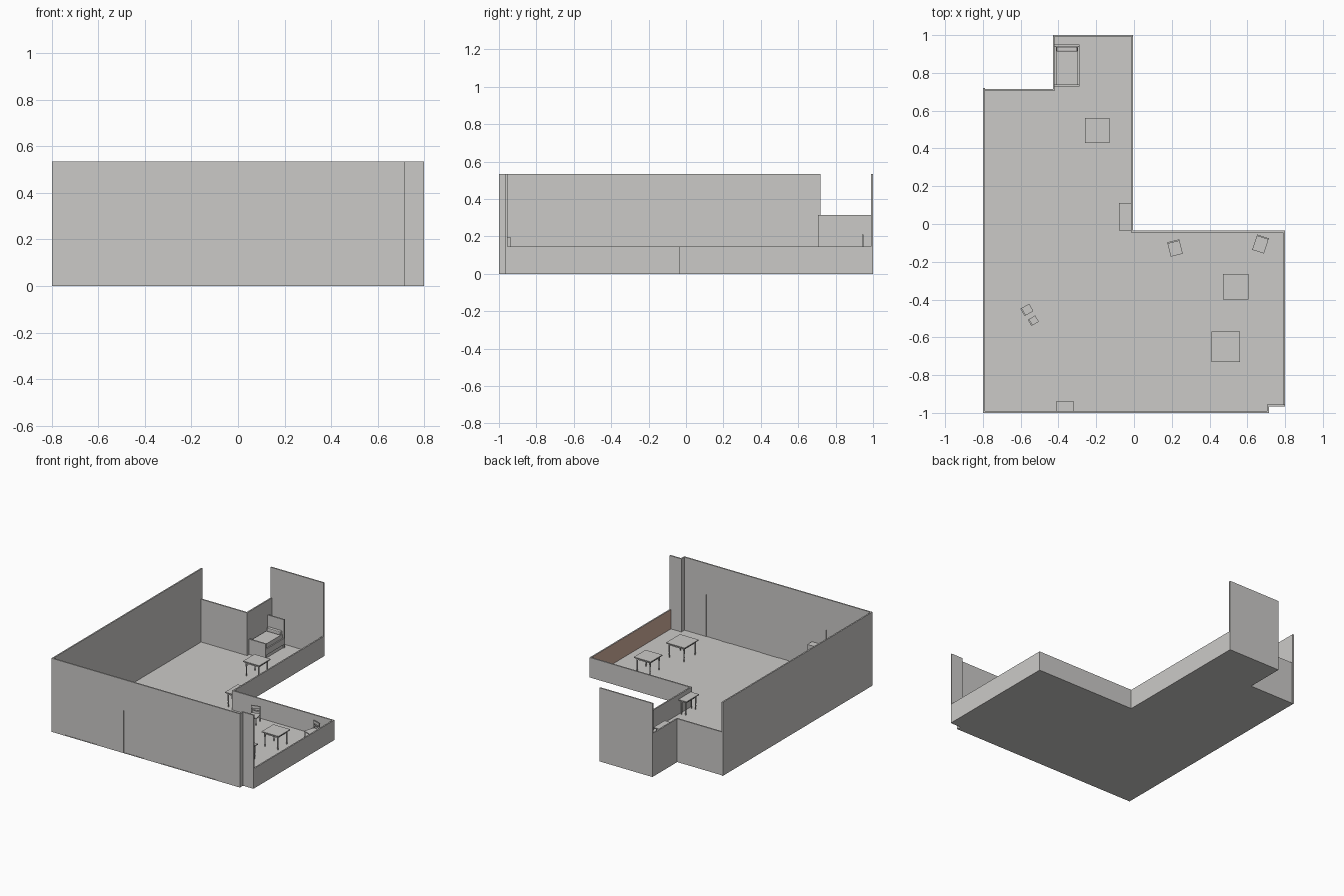
import bpy, bmesh, math
from mathutils import Matrix, Vector

if "Cube" in bpy.data.objects:
    bpy.data.objects.remove(bpy.data.objects["Cube"])


def material(name, rgb):
    m = bpy.data.materials.new(name)
    m.diffuse_color = (*rgb, 1)
    m.use_nodes = True
    m.node_tree.nodes["Principled BSDF"].inputs["Base Color"].default_value = m.diffuse_color
    return m


GREY = material("warm grey", (0.60, 0.59, 0.575))
BROWN = material("light brown", (0.66, 0.44, 0.35))

TALL, MID, LOW, T = 0.535, 0.315, 0.145, 0.01


def finish(bm, name, loc=(0, 0, 0), rot=0.0):
    bmesh.ops.recalc_face_normals(bm, faces=bm.faces)
    me = bpy.data.meshes.new(name)
    bm.to_mesh(me)
    bm.free()
    me.materials.append(GREY)
    ob = bpy.data.objects.new(name, me)
    ob.location = loc
    ob.rotation_euler = (0, 0, rot)
    bpy.context.collection.objects.link(ob)
    return ob


def add_box(bm, x0, x1, y0, y1, z0, z1):
    size = Matrix.Diagonal((x1 - x0, y1 - y0, z1 - z0, 1))
    mid = Matrix.Translation(((x0 + x1) / 2, (y0 + y1) / 2, (z0 + z1) / 2))
    bmesh.ops.create_cube(bm, size=1, matrix=mid @ size)


def box(name, *bounds):
    bm = bmesh.new()
    add_box(bm, *bounds)
    return finish(bm, name)


def add_leg(bm, x, y, z0, z1, r0, r1):
    bmesh.ops.create_cone(bm, cap_ends=True, segments=8, radius1=r0, radius2=r1, depth=z1 - z0,
                          matrix=Matrix.Translation((x, y, (z0 + z1) / 2)))


# floor: L-shaped slab
outline = [(-.8, -1), (.715, -1), (.715, -.965), (.8, -.965), (.8, -.035), (-.01, -.035),
           (-.01, 1), (-.43, 1), (-.43, .715), (-.8, .715)]
bm = bmesh.new()
face = bm.faces.new([bm.verts.new((x, y, 0)) for x, y in outline])
ext = bmesh.ops.extrude_face_region(bm, geom=[face])
bmesh.ops.translate(bm, vec=(0, 0, .004),
                    verts=[v for v in ext["geom"] if isinstance(v, bmesh.types.BMVert)])
finish(bm, "floor")

# tall, middle and low walls
box("left_wall", -.8, -.8 + T, -1, .72, 0, TALL)
box("back_left_wall", -.8 + T, -.42, .715 - T, .715, 0, MID)
box("alcove_side_wall", -.43, -.43 + T, .715, 1 - T, 0, MID)
box("alcove_back_wall", -.43, -.005, 1 - T, 1, 0, TALL)
box("inner_low_wall", -.015, -.005, -.035, 1 - T, 0, LOW)
box("back_right_low_wall", -.015, .8, -.045, -.035, 0, LOW)
box("corner_return_wall", .705, .715, -1 + T, -.955, 0, TALL)
box("corner_wall", .715, .8, -.965, -.955, 0, TALL)
right = box("right_low_wall", .8 - T, .8, -.955, -.045, 0, LOW)

# the room side of the right wall is painted brown
right.data.materials.append(BROWN)
for p in right.data.polygons:
    if p.normal.x < -.9:
        p.material_index = 1

# front wall with recessed doors
doors = [(-.697, -.434), (-.22, -.058), (.08, .34), (.406, .532)]
bm = bmesh.new()
edge = -.8 + T
for a, b in doors:
    add_box(bm, edge, a, -1, -1 + T, 0, TALL)
    add_box(bm, a, b, -1, -1 + T, .31, TALL)
    edge = b
add_box(bm, edge, .715, -1, -1 + T, 0, TALL)
finish(bm, "front_wall")
for i, (a, b) in enumerate(doors):
    box(f"door_{i + 1}", a, b, -.997, -.993, 0, .31)


# tables: top, apron and four turned legs
def table(name, x0, x1, y0, y1, h=.11):
    cx, cy, w, d = (x0 + x1) / 2, (y0 + y1) / 2, (x1 - x0) / 2, (y1 - y0) / 2
    bm = bmesh.new()
    add_box(bm, -w, w, -d, d, h - .007, h)
    add_box(bm, -w + .012, w - .012, -d + .012, d - .012, h - .02, h - .007)
    for sx in (-1, 1):
        for sy in (-1, 1):
            x, y = sx * (w - .016), sy * (d - .016)
            add_leg(bm, x, y, 0, h * .3, .003, .005)
            add_leg(bm, x, y, h * .3, h - .007, .004, .006)
    finish(bm, name, (cx, cy, .003))


table("alcove_table", -.26, -.13, .43, .56)
table("right_table", .47, .605, -.40, -.265)
table("large_table", .41, .56, -.73, -.57)
table("side_table", -.08, -.015, -.035, .11)


# chairs: seat, legs, back posts and rails (back towards local +y)
def chair(name, x, y, deg, w, d, h):
    w, d, s = w / 2, d / 2, h * .5
    bm = bmesh.new()
    add_box(bm, -w, w, -d, d, s - .006, s)
    for sx in (-1, 1):
        px = sx * (w - .004)
        add_box(bm, px - .003, px + .003, -d + .002, -d + .008, 0, s - .006)
        add_box(bm, px - .003, px + .003, d - .007, d - .001, 0, s - .006)
        add_box(bm, px - .003, px + .003, d - .007, d - .001, s, h)
    add_box(bm, -w, w, d - .008, d, h * .82, h)
    add_box(bm, -w + .004, w - .004, d - .006, d - .002, h * .64, h * .72)
    finish(bm, name, (x, y, .003), math.radians(deg))


chair("chair_left", .217, -.127, 14, .065, .078, .11)
chair("chair_right", .67, -.106, -18, .065, .085, .11)
chair("small_chair_back", -.567, -.455, 120, .045, .053, .085)
chair("small_chair_front", -.533, -.512, 120, .038, .045, .075)

# bed: frame, footboard, mattress, pillow, headboard
box("bed_frame", -.415, -.295, .735, .94, .004, .06)
box("bed_footboard", -.42, -.288, .728, .738, .004, .115)
box("mattress", -.413, -.297, .738, .938, .06, .105)
box("headboard", -.42, -.288, .94, .95, .004, .21)
pillow = box("pillow", -.41, -.30, .912, .938, .103, .13)
bev = pillow.modifiers.new("soft edges", "BEVEL")
bev.width, bev.segments = .006, 2
for i, x in enumerate((-.42, -.296)):
    box(f"bed_side_rail_{i + 1}", x, x + .008, .738, .94, .03, .075)

# cabinet against the front wall
box("cabinet", -.41, -.32, -.99, -.936, .004, .195)
